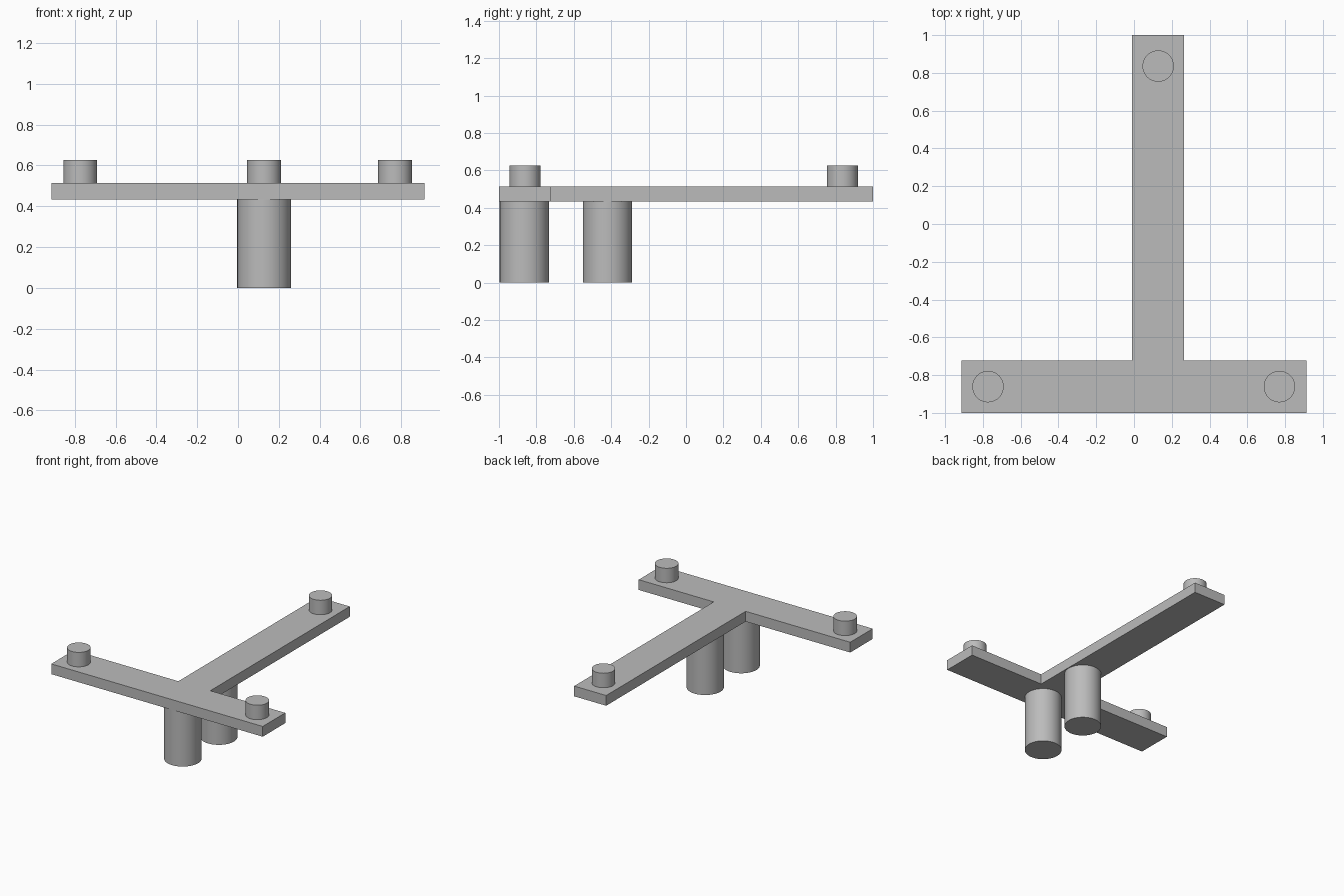
import bpy
import bmesh

cube = bpy.data.objects.get("Cube")
if cube:
    bpy.data.objects.remove(cube, do_unlink=True)

# Single plain grey material
GREY = (0.5, 0.5, 0.5, 1.0)
grey = bpy.data.materials.new("plain grey")
grey.use_nodes = True
grey.diffuse_color = GREY
grey.node_tree.nodes["Principled BSDF"].inputs["Base Color"].default_value = GREY

PLATE_BOTTOM, PLATE_TOP, PEG_TOP = 0.434, 0.514, 0.627
STEM_X, BAR_Y = 0.128, -0.861


def prism(name, outline, bottom, top):
    """Extrude a flat outline upward."""
    bm = bmesh.new()
    face = bm.faces.new([bm.verts.new((x, y, bottom)) for x, y in outline])
    result = bmesh.ops.extrude_face_region(bm, geom=[face])
    raised = [v for v in result["geom"] if isinstance(v, bmesh.types.BMVert)]
    bmesh.ops.translate(bm, verts=raised, vec=(0, 0, top - bottom))
    bmesh.ops.recalc_face_normals(bm, faces=bm.faces)
    mesh = bpy.data.meshes.new(name)
    bm.to_mesh(mesh)
    bm.free()
    mesh.materials.append(grey)
    obj = bpy.data.objects.new(name, mesh)
    bpy.context.collection.objects.link(obj)
    return obj


def cylinder(name, x, y, radius, bottom, top):
    """Upright smooth cylinder between two heights."""
    bpy.ops.mesh.primitive_cylinder_add(
        vertices=64, radius=radius, depth=top - bottom,
        location=(x, y, (bottom + top) / 2))
    obj = bpy.context.object
    obj.name = name
    obj.data.materials.append(grey)
    bpy.ops.object.shade_smooth_by_angle()
    return obj


# T-shaped plate
half_bar, half_stem, inner_y = 0.914, 0.138, -0.722
prism("t_plate", [
    (-half_bar, -1), (half_bar, -1), (half_bar, inner_y),
    (STEM_X + half_stem, inner_y), (STEM_X + half_stem, 1),
    (STEM_X - half_stem, 1), (STEM_X - half_stem, inner_y),
    (-half_bar, inner_y)], PLATE_BOTTOM, PLATE_TOP)

# Pegs on the three ends
for name, x, y in (("right_peg", -0.773, BAR_Y), ("left_peg", 0.77, BAR_Y),
                   ("back_peg", STEM_X, 0.836)):
    cylinder(name, x, y, 0.083, PLATE_TOP - 0.02, PEG_TOP)

# Two thick legs under the junction
for name, y in (("front_leg", -0.864), ("back_leg", -0.42)):
    cylinder(name, STEM_X, y, 0.132, 0, PLATE_BOTTOM + 0.01)
